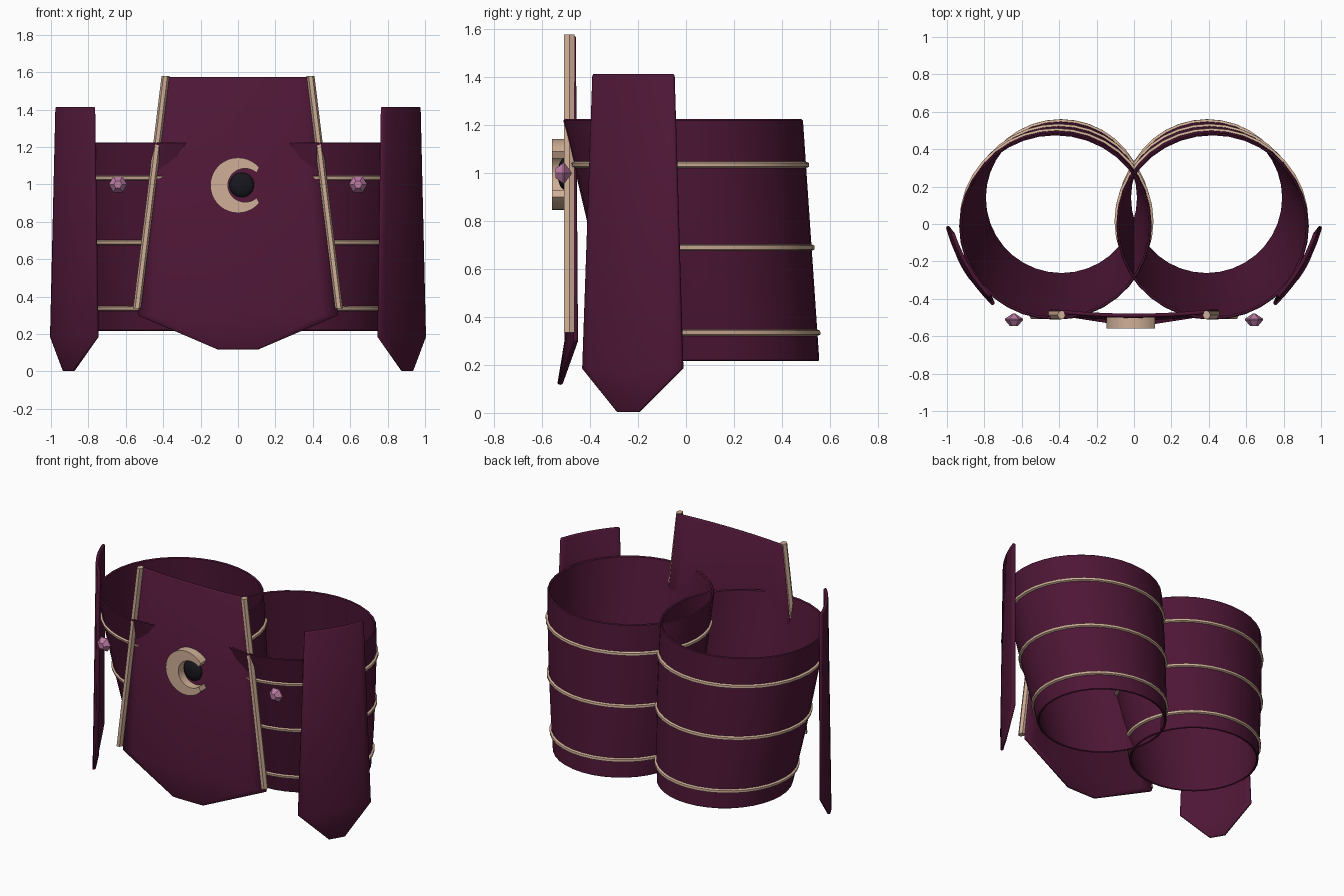
import bpy
from math import cos, sin, pi, radians
from mathutils import Vector

if "Cube" in bpy.data.objects:
    bpy.data.objects.remove(bpy.data.objects["Cube"])


def material(name, rgb):
    m = bpy.data.materials.new(name)
    m.diffuse_color = (*rgb, 1)
    m.use_nodes = True
    m.node_tree.nodes["Principled BSDF"].inputs["Base Color"].default_value = m.diffuse_color
    return m


PURPLE = material("purple_cloth", (0.075, 0.008, 0.036))
TAN = material("tan_trim", (0.63, 0.43, 0.31))
PINK = material("pink_gem", (0.50, 0.20, 0.37))
BLACK = material("black_stone", (0.008, 0.008, 0.012))


def make(name, verts, faces, mat, mirror=False, smooth=True):
    me = bpy.data.meshes.new(name)
    me.from_pydata([tuple(v) for v in verts], [], faces)
    me.materials.append(mat)
    ob = bpy.data.objects.new(name, me)
    bpy.context.collection.objects.link(ob)
    bpy.ops.object.select_all(action='DESELECT')
    ob.select_set(True)
    bpy.context.view_layer.objects.active = ob
    bpy.ops.object.mode_set(mode='EDIT')
    bpy.ops.mesh.select_all(action='SELECT')
    bpy.ops.mesh.normals_make_consistent(inside=False)
    bpy.ops.object.mode_set(mode='OBJECT')
    if smooth:
        bpy.ops.object.shade_smooth_by_angle(angle=radians(30))
    if mirror:
        ob.modifiers.new("mirror", 'MIRROR')
    return ob


def loft_faces(rows, n, closed=False, caps=False):
    """Quads joining successive rings of n points."""
    faces = []
    for i in range(rows if closed else rows - 1):
        a, b = i * n, ((i + 1) % rows) * n
        faces += [(a + j, a + (j + 1) % n, b + (j + 1) % n, b + j) for j in range(n)]
    if caps:
        faces += [tuple(range(n)), tuple(range((rows - 1) * n, rows * n))]
    return faces


# Leg wraps: leaning, tapered, slightly bulging tubes that overlap on the centre line
def tube_ring(z, offset, n=36):
    t = z - 0.22
    cx, cy = 0.388 + 0.032 * t, 0.14 - 0.152 * t
    rx = 0.418 + 0.097 * t + 0.06 * t * (1 - t) + offset
    ry = 0.416 + 0.084 * t + offset
    return [(cx + rx * cos(2 * pi * j / n), cy + ry * sin(2 * pi * j / n), z) for j in range(n)]


def hoop(name, profile, mat):
    verts = [p for z, off in profile for p in tube_ring(z, off)]
    return make(name, verts, loft_faces(len(profile), 36, closed=True), mat, mirror=True)


LEVELS = [0.22, 0.45, 0.70, 0.95, 1.22]
hoop("leg_wrap", [(z, 0) for z in LEVELS] + [(1.225, -0.006)]
     + [(z, -0.014) for z in reversed(LEVELS)] + [(0.216, -0.006)], PURPLE)
for i, z in enumerate((0.335, 0.69, 1.035)):
    hoop(f"wrap_band_{i + 1}", [(z - 0.015, -0.004), (z - 0.008, 0.012),
                                (z + 0.008, 0.012), (z + 0.015, -0.004)], TAN)


# Hanging panels: curved plates defined by rows of (z, half width, forward push)
def panel(name, rows, centre, tangent, normal, bulge, ref, mirror=False, cols=12):
    c, t, n = Vector(centre), Vector(tangent).normalized(), Vector(normal).normalized()
    verts, faces = [], []
    for z, hw, push in rows:
        for j in range(cols + 1):
            s = hw * (2 * j / cols - 1)
            verts.append(c + t * s + n * (push + bulge * (1 - (s / ref) ** 2)) + Vector((0, 0, z)))
    w = cols + 1
    for i in range(len(rows) - 1):
        faces += [(i * w + j, i * w + j + 1, (i + 1) * w + j + 1, (i + 1) * w + j)
                  for j in range(cols)]
    ob = make(name, verts, faces, PURPLE, mirror)
    sol = ob.modifiers.new("thickness", 'SOLIDIFY')
    sol.thickness, sol.offset = 0.02, 0
    bev = ob.modifiers.new("soft_edge", 'BEVEL')
    bev.width, bev.segments, bev.limit_method = 0.005, 1, 'ANGLE'
    bev.angle_limit = radians(50)
    return ob


panel("front_panel", [(1.573, 0.395, -0.004), (0.30, 0.535, 0.004), (0.118, 0.11, 0.034)],
      (0, -0.455, 0), (1, 0, 0), (0, -1, 0), 0.038, 0.54)
panel("side_panel", [(1.413, 0.197, -0.017), (0.185, 0.243, 0), (0.003, 0.052, 0.004)],
      (0.873, -0.221, 0), (0.25, 0.42, 0), (0.42, -0.25, 0), 0.033, 0.243, mirror=True)

# Six-sided trim rods along the slanted front panel edges
rod = []
for x, z in ((0.388, 1.578), (0.54, 0.335)):
    rod += [(x + 0.021 * cos(k * pi / 3), -0.487 + 0.025 * sin(k * pi / 3), z) for k in range(6)]
make("panel_trim", rod, loft_faces(2, 6, caps=True), TAN, mirror=True, smooth=False)

# Crescent ornament, open toward +x
N = 28
outer, inner = [], []
for k in range(N + 1):
    a = radians(40 + 280 * k / N)
    b = radians(48 + 264 * k / N)
    outer.append((0.148 * cos(a), 0.148 * sin(a)))
    inner.append((0.038 + 0.092 * cos(b), 0.09 * sin(b)))
verts = []
for o, i in zip(outer, inner):
    verts += [(o[0], -0.56, 0.995 + o[1]), (i[0], -0.56, 0.995 + i[1]),
              (i[0], -0.50, 0.995 + i[1]), (o[0], -0.50, 0.995 + o[1])]
make("crescent", verts, loft_faces(N + 1, 4, caps=True), TAN)

# Round dark stone in the crescent
bpy.ops.mesh.primitive_uv_sphere_add(segments=24, ring_count=12, radius=1,
                                     location=(0.02, -0.507, 0.997))
stone = bpy.context.object
stone.name = "centre_stone"
stone.scale = (0.066, 0.028, 0.066)
stone.data.materials.append(BLACK)
bpy.ops.object.shade_smooth_by_angle(angle=radians(30))

# Faceted six-sided gems
gem = []
for y, r in ((-0.545, 0.022), (-0.513, 0.049), (-0.507, 0.049), (-0.478, 0.005)):
    gem += [(0.642 + r * cos(k * pi / 3), y, 1.0 + r * sin(k * pi / 3)) for k in range(6)]
make("gem", gem, loft_faces(4, 6, caps=True), PINK, mirror=True, smooth=False)
